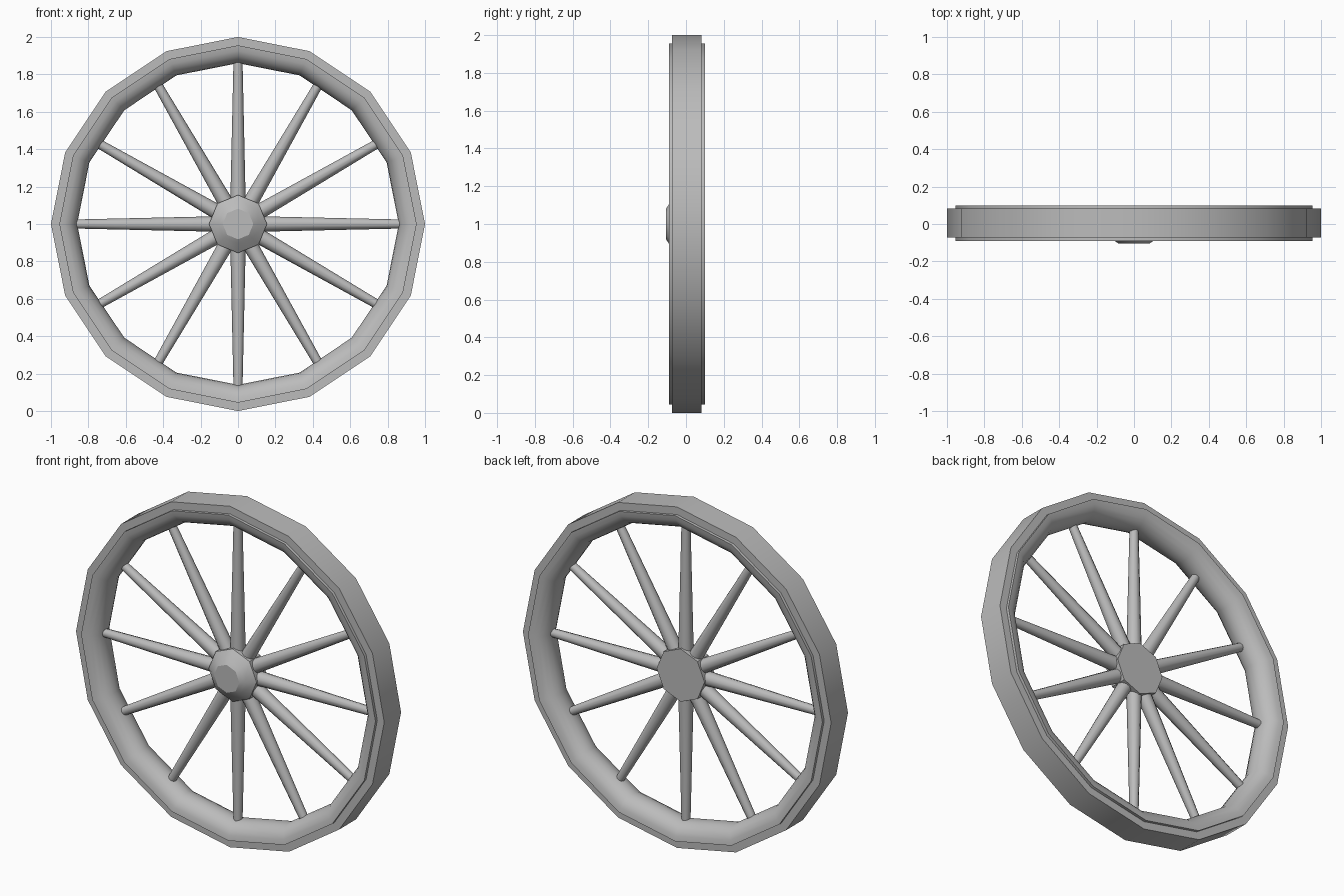
import bpy, math
from mathutils import Matrix, Vector

if "Cube" in bpy.data.objects:
    bpy.data.objects.remove(bpy.data.objects["Cube"], do_unlink=True)

CENTRE = Vector((0, 0, 1))

grey = bpy.data.materials.new("wheel_grey")
grey.use_nodes = True
colour = (0.5, 0.5, 0.5, 1)
grey.diffuse_color = colour
grey.node_tree.nodes["Principled BSDF"].inputs["Base Color"].default_value = colour


def finish(name, verts, faces, angle):
    mesh = bpy.data.meshes.new(name)
    mesh.from_pydata(verts, [], faces)
    mesh.materials.append(grey)
    obj = bpy.data.objects.new(name, mesh)
    bpy.context.collection.objects.link(obj)
    bpy.ops.object.select_all(action="DESELECT")
    obj.select_set(True)
    bpy.context.view_layer.objects.active = obj
    bpy.ops.object.mode_set(mode="EDIT")
    bpy.ops.mesh.select_all(action="SELECT")
    bpy.ops.mesh.normals_make_consistent(inside=False)
    bpy.ops.object.mode_set(mode="OBJECT")
    bpy.ops.object.shade_smooth_by_angle(angle=math.radians(angle))
    return obj


def lathe(name, profile, sides, closed, angle):
    """Turn (radius, y) points about the axle; open profiles get end caps."""
    n = len(profile)
    verts = []
    for s in range(sides):
        a = 2 * math.pi * s / sides
        verts += [CENTRE + Vector((r * math.sin(a), y, r * math.cos(a))) for r, y in profile]
    faces = []
    for s in range(sides):
        t = (s + 1) % sides
        for i in range(n if closed else n - 1):
            j = (i + 1) % n
            faces.append((s * n + i, s * n + j, t * n + j, t * n + i))
    if not closed:
        faces += [[s * n + i for s in range(sides)] for i in (0, n - 1)]
    return finish(name, verts, faces, angle)


# Rounded wooden rim: half-circle section facing the hub
arc = [math.pi * k / 10 for k in range(11)]
lathe("rim", [(0.955 - 0.095 * math.sin(a), 0.005 - 0.095 * math.cos(a)) for a in arc],
      16, True, 40)

# Flat tyre band around the rim
lathe("tyre", [(0.94, -0.073), (1.0, -0.073), (1.0, 0.083), (0.94, 0.083)], 16, True, 40)

# Octagonal hub, flat behind and domed in front
lathe("hub", [(0.155, 0.05), (0.155, -0.05), (0.105, -0.09), (0.082, -0.105)], 8, False, 30)

# Twelve tapered spokes
SIDES = 10
for k in range(12):
    turn = Matrix.Rotation(math.radians(30 * k), 3, "Y")
    verts = []
    for dist, rad in ((0.08, 0.042), (0.88, 0.024)):
        for s in range(SIDES):
            a = 2 * math.pi * s / SIDES
            verts.append(CENTRE + turn @ Vector((rad * math.cos(a), rad * math.sin(a), dist)))
    faces = [(s, (s + 1) % SIDES, SIDES + (s + 1) % SIDES, SIDES + s) for s in range(SIDES)]
    faces += [list(range(SIDES)), list(range(SIDES, 2 * SIDES))]
    finish(f"spoke_{k + 1}", verts, faces, 40)
